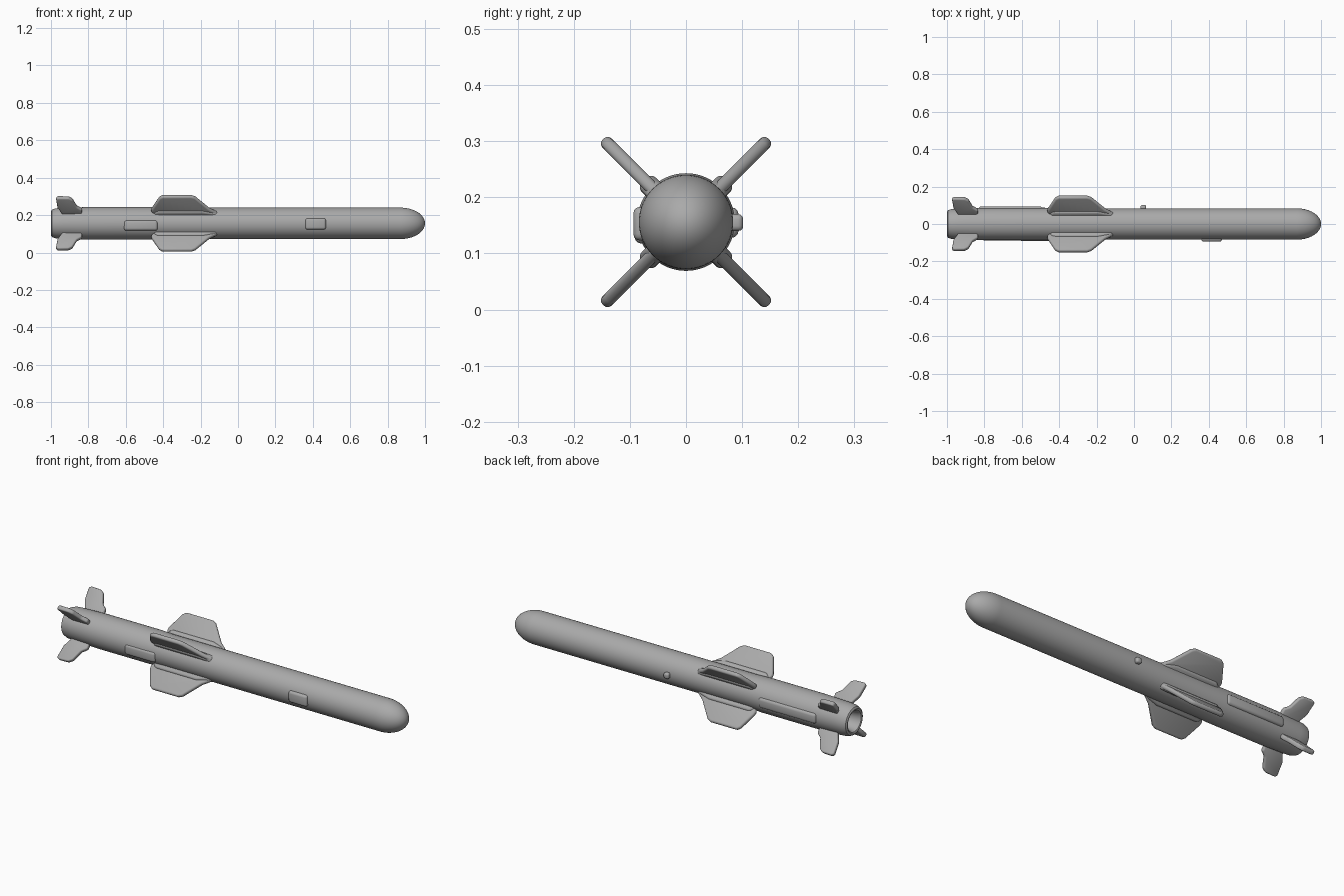
import bpy, bmesh, math
from mathutils import Matrix, Vector

cube = bpy.data.objects.get("Cube")
if cube:
    bpy.data.objects.remove(cube)

AXIS_Z = 0.156

grey = bpy.data.materials.new("plain grey")
grey.use_nodes = True
COLOUR = (0.40, 0.40, 0.40, 1)
grey.diffuse_color = COLOUR
grey.node_tree.nodes["Principled BSDF"].inputs["Base Color"].default_value = COLOUR


def finish(name, bm, bevel=0.0, segments=3):
    """Turn a bmesh into a grey, smooth-shaded object."""
    bmesh.ops.recalc_face_normals(bm, faces=bm.faces)
    mesh = bpy.data.meshes.new(name)
    bm.to_mesh(mesh)
    bm.free()
    mesh.materials.append(grey)
    obj = bpy.data.objects.new(name, mesh)
    bpy.context.collection.objects.link(obj)
    bpy.ops.object.select_all(action='DESELECT')
    bpy.context.view_layer.objects.active = obj
    obj.select_set(True)
    if bevel:
        mod = obj.modifiers.new("Rounded edges", 'BEVEL')
        mod.width, mod.segments, mod.limit_method = bevel, segments, 'ANGLE'
        bpy.ops.object.modifier_apply(modifier=mod.name)
    bpy.ops.object.shade_smooth_by_angle(angle=math.radians(40))
    return obj


def lathe(name, profile, steps=64):
    """Spin (x, radius) points around the long axis."""
    bm = bmesh.new()
    verts = [bm.verts.new((x, 0, AXIS_Z + r)) for x, r in profile]
    edges = [bm.edges.new(pair) for pair in zip(verts, verts[1:])]
    bmesh.ops.spin(bm, geom=verts + edges, cent=(0, 0, AXIS_Z), axis=(1, 0, 0),
                   angle=math.tau, steps=steps, use_duplicate=False)
    bmesh.ops.remove_doubles(bm, verts=bm.verts, dist=1e-5)
    return finish(name, bm)


def fin(name, outline, thickness, angle):
    """Extrude an (x, radius) outline and turn it about the long axis."""
    bm = bmesh.new()
    face = bm.faces.new([bm.verts.new((x, -thickness / 2, r)) for x, r in outline])
    out = bmesh.ops.extrude_face_region(bm, geom=[face])
    bmesh.ops.translate(bm, vec=(0, thickness, 0),
                        verts=[v for v in out["geom"] if isinstance(v, bmesh.types.BMVert)])
    bm.transform(Matrix.Translation((0, 0, AXIS_Z)) @ Matrix.Rotation(math.radians(angle), 4, 'X'))
    return finish(name, bm, bevel=thickness * 0.42)


def lug(name, centre, size, bevel):
    bm = bmesh.new()
    bmesh.ops.create_cube(bm, size=1, matrix=Matrix.Translation(centre) @ Matrix.Diagonal((*size, 1)))
    return finish(name, bm, bevel)


# Body: recessed nozzle, rounded tail rim, slightly swollen rear, domed nose
nose = [(0.868 + 0.132 * math.sin(t), 0.084 * math.cos(t))
        for t in (math.pi / 2 * i / 16 for i in range(17))]
lathe("body", [(-0.93, 0), (-0.93, 0.042), (-0.985, 0.050), (-0.997, 0.056), (-1.0, 0.064),
               (-0.995, 0.073), (-0.975, 0.080), (-0.94, 0.083), (-0.80, 0.087),
               (-0.48, 0.087), (-0.40, 0.084)] + nose)

# Four large mid wings and four small tail fins in an X layout
WING = [(-0.43, 0.05), (-0.465, 0.095), (-0.462, 0.112), (-0.422, 0.195), (-0.405, 0.209),
        (-0.25, 0.209), (-0.228, 0.199), (-0.155, 0.115), (-0.115, 0.086), (-0.09, 0.06)]
TAIL = [(-0.93, 0.05), (-0.945, 0.088), (-0.965, 0.125), (-0.973, 0.190), (-0.962, 0.199),
        (-0.905, 0.197), (-0.885, 0.183), (-0.862, 0.130), (-0.835, 0.110), (-0.835, 0.05)]
WING_ROOT = [(-0.45, 0.06), (-0.45, 0.092), (-0.43, 0.106), (-0.19, 0.106),
             (-0.12, 0.088), (-0.09, 0.06)]
for i, corner in enumerate(("upper_right", "lower_right", "lower_left", "upper_left")):
    angle = 45 + 90 * i
    fin(corner + "_wing", WING, 0.023, angle)
    fin(corner + "_wing_root", WING_ROOT, 0.036, angle)
    fin(corner + "_tail_fin", TAIL, 0.023, angle)

# Small details on the flanks
lug("front_hatch", Vector((0.415, -0.078, 0.153)), (0.11, 0.032, 0.06), 0.012)
lug("back_lug", Vector((0.05, 0.088, 0.155)), (0.03, 0.028, 0.03), 0.009)
lug("back_cable_cover", Vector((-0.66, 0.076, 0.155)), (0.34, 0.036, 0.055), 0.014)
lug("front_cable_cover", Vector((-0.52, -0.076, 0.145)), (0.18, 0.032, 0.055), 0.013)
